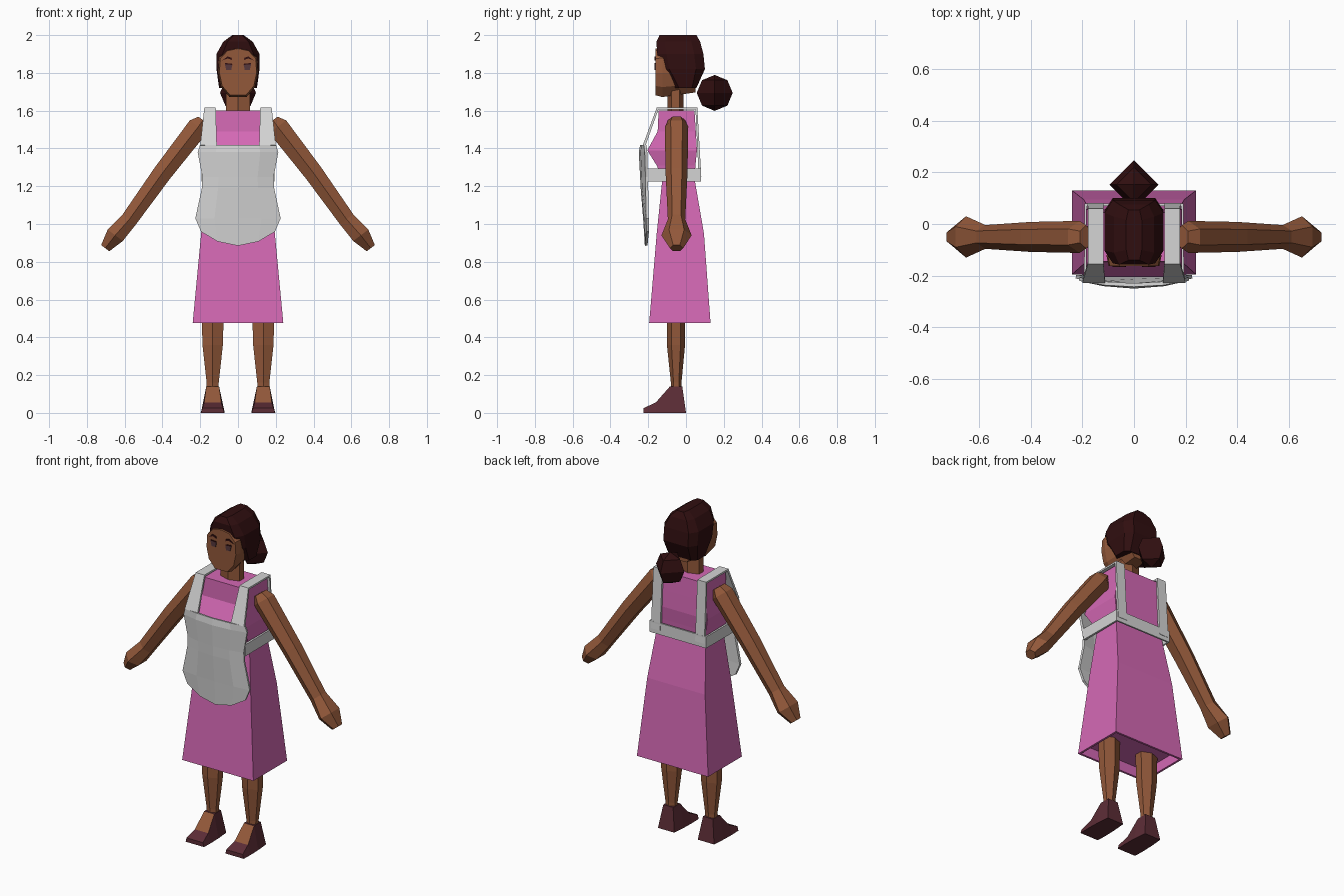
import bpy, bmesh, math
from mathutils import Vector

if "Cube" in bpy.data.objects:
    bpy.data.objects.remove(bpy.data.objects["Cube"])


def material(name, color):
    m = bpy.data.materials.new(name)
    m.diffuse_color = (*color, 1)
    m.use_nodes = True
    m.node_tree.nodes["Principled BSDF"].inputs["Base Color"].default_value = m.diffuse_color
    return m


SKIN = material("brown_skin", (0.29, 0.098, 0.042))
HAIR = material("dark_hair", (0.030, 0.0045, 0.005))
PINK = material("pink_cloth", (0.66, 0.14, 0.46))
WHITE = material("pale_apron", (0.66, 0.66, 0.66))
SHOE = material("maroon_shoe", (0.107, 0.026, 0.037))
EYE = material("eye_plum", (0.09, 0.038, 0.045))


def finish(name, bm, *mats, mirror=False, thick=0):
    bmesh.ops.recalc_face_normals(bm, faces=bm.faces)
    me = bpy.data.meshes.new(name)
    bm.to_mesh(me)
    bm.free()
    ob = bpy.data.objects.new(name, me)
    bpy.context.collection.objects.link(ob)
    for m in mats:
        me.materials.append(m)
    if thick:
        s = ob.modifiers.new("Thickness", 'SOLIDIFY')
        s.thickness, s.offset = thick, 0
    if mirror:
        ob.modifiers.new("Mirror", 'MIRROR')
    return ob


def loft(rings, closed=True):
    """Skin a list of equal-length point rows; closed rows also get end caps."""
    bm = bmesh.new()
    rows = [[bm.verts.new(p) for p in r] for r in rings]
    n = len(rows[0])
    for a, b in zip(rows, rows[1:]):
        for i in range(n if closed else n - 1):
            j = (i + 1) % n
            bm.faces.new((a[i], a[j], b[j], b[i]))
    if closed:
        bm.faces.new(rows[0])
        bm.faces.new(rows[-1])
    return bm


def hexagon(c, ry, v, rv):
    """Six-sided limb section with ridges at front and back."""
    c, v = Vector(c), Vector(v)
    return [c + Vector((0, ry * math.cos(k * math.pi / 3), 0))
            + v * (rv / 0.866 * math.sin(k * math.pi / 3)) for k in range(6)]


def rect(z, hx, y0, y1):
    return [(-hx, y0, z), (hx, y0, z), (hx, y1, z), (-hx, y1, z)]


def chamfered(z, hx, y0, y1):
    d, cx = (y1 - y0) * 0.2, hx * 0.72
    return [(-cx, y0, z), (cx, y0, z), (hx, y0 + d, z), (hx, y1 - d, z),
            (cx, y1, z), (-cx, y1, z), (-hx, y1 - d, z), (-hx, y0 + d, z)]


# Dress, with a hollowed hem
bm = loft([rect(*r) for r in (
    (0.475, 0.24, -0.195, 0.13), (0.95, 0.195, -0.155, 0.095),
    (1.24, 0.165, -0.125, 0.045), (1.31, 0.17, -0.155, 0.05),
    (1.39, 0.185, -0.205, 0.058), (1.49, 0.168, -0.15, 0.052),
    (1.60, 0.165, -0.145, 0.045))])
hem = min(bm.faces, key=lambda f: f.calc_center_median().z)
bmesh.ops.recalc_face_normals(bm, faces=bm.faces)
bmesh.ops.inset_region(bm, faces=[hem], thickness=0.018)
bmesh.ops.inset_region(bm, faces=[hem], thickness=0.003, depth=-0.06)
finish("dress", bm, PINK)

# Arms and hands
perp = (0.8, 0, 0.6)
finish("arm", loft([hexagon((x, -0.05, z), ry, perp, rv) for x, z, ry, rv in (
    (0.185, 1.55, 0.045, 0.03), (0.21, 1.515, 0.062, 0.056),
    (0.40, 1.27, 0.058, 0.05), (0.575, 1.025, 0.046, 0.044),
    (0.65, 0.94, 0.08, 0.05), (0.703, 0.872, 0.035, 0.027))]),
    SKIN, mirror=True)

# Legs
finish("leg", loft([hexagon((0.134, y, z), ry, (1, 0, 0), rx) for z, y, ry, rx in (
    (0.10, -0.052, 0.028, 0.031), (0.16, -0.052, 0.028, 0.032),
    (0.36, -0.053, 0.048, 0.054), (0.56, -0.053, 0.048, 0.059))]),
    SKIN, mirror=True)

# Shoes with bare instep
bm = loft([[(0.134 - w, yb, 0), (0.134 + w, yb, 0), (0.134 + wt, yt, zt), (0.134 - wt, yt, zt)]
           for w, yb, wt, yt, zt in (
    (0.055, 0.0, 0.033, -0.02, 0.14), (0.062, -0.085, 0.034, -0.085, 0.14),
    (0.064, -0.16, 0.045, -0.16, 0.055), (0.062, -0.225, 0.055, -0.225, 0.025))])
bmesh.ops.recalc_face_normals(bm, faces=bm.faces)
for f in bm.faces:
    if f.normal.z > 0.5 and 0.06 < f.calc_center_median().z < 0.13:
        f.material_index = 1
finish("shoe", bm, SHOE, SKIN, mirror=True)

# Neck
finish("neck", loft([hexagon((0, -0.055, z), 0.042, (1, 0, 0), 0.064)
                     for z in (1.58, 1.72)]), SKIN)

# Face and jaw: one outline lofted from front to back
half = [(0.045, 1.672), (0.09, 1.725), (0.106, 1.80), (0.101, 1.88), (0.06, 1.925)]
outline = half + [(0, 1.937)] + [(-x, z) for x, z in reversed(half)]
finish("face", loft([[(x * s, y, 1.81 + (z - 1.81) * s) for x, z in outline]
                     for y, s in ((-0.162, 0.93), (-0.125, 1.0), (0.05, 0.82))]), SKIN)

# Hair cap and bun
finish("hair", loft([chamfered(*r) for r in (
    (1.72, 0.10, -0.06, 0.055), (1.82, 0.114, -0.135, 0.10),
    (1.90, 0.114, -0.152, 0.092), (1.965, 0.078, -0.157, 0.075),
    (2.0, 0.03, -0.14, 0.055))]), HAIR)
bm = bmesh.new()
bmesh.ops.create_uvsphere(bm, u_segments=4, v_segments=4, radius=0.095)
bmesh.ops.translate(bm, verts=bm.verts, vec=(0, 0.152, 1.694))
finish("hair_bun", bm, HAIR)


# Eyes and brows as thin plates
def plate(name, pts, mat):
    finish(name, loft([[(x, y, z) for x, z in pts] for y in (-0.166, -0.16)]),
           mat, mirror=True)


plate("eye", [(0.036, 1.815), (0.062, 1.815), (0.07, 1.846), (0.03, 1.842)], EYE)
plate("pupil_lid", [(0.03, 1.842), (0.07, 1.846), (0.068, 1.852), (0.032, 1.849)], HAIR)
plate("brow", [(0.03, 1.868), (0.055, 1.876), (0.083, 1.866), (0.056, 1.887), (0.034, 1.88)], HAIR)

# Apron front panel, bowed forward, with a rounded lower edge
rows = []
for z, hx, yc, ye in ((1.418, 0.20, -0.236, -0.216), (1.38, 0.212, -0.243, -0.212),
                      (1.25, 0.187, -0.236, -0.208), (1.19, 0.19, -0.233, -0.207),
                      (1.03, 0.225, -0.22, -0.204), (0.885, 0.195, -0.211, -0.203)):
    rows.append([(hx * t, yc + (ye - yc) * t * t, z + (0.075 * t * t if z < 0.9 else 0))
                 for t in (-1, -0.55, 0, 0.55, 1)])
finish("apron_panel", loft(rows, closed=False), WHITE, thick=0.014)

# Shoulder straps running from the bib to the belt
finish("apron_strap", loft([[(x0, y, z), (x1, y, z)] for x0, x1, y, z in (
    (0.112, 0.20, -0.222, 1.415), (0.118, 0.178, -0.15, 1.612),
    (0.118, 0.178, 0.055, 1.612), (0.118, 0.18, 0.074, 1.25))], closed=False),
    WHITE, mirror=True, thick=0.014)

# Belt, open behind the panel
path = [(-0.186, -0.205), (-0.186, 0.074), (0.186, 0.074), (0.186, -0.205)]
finish("apron_belt", loft([[(x, y, z) for x, y in path] for z in (1.225, 1.295)],
                          closed=False), WHITE, thick=0.014)
